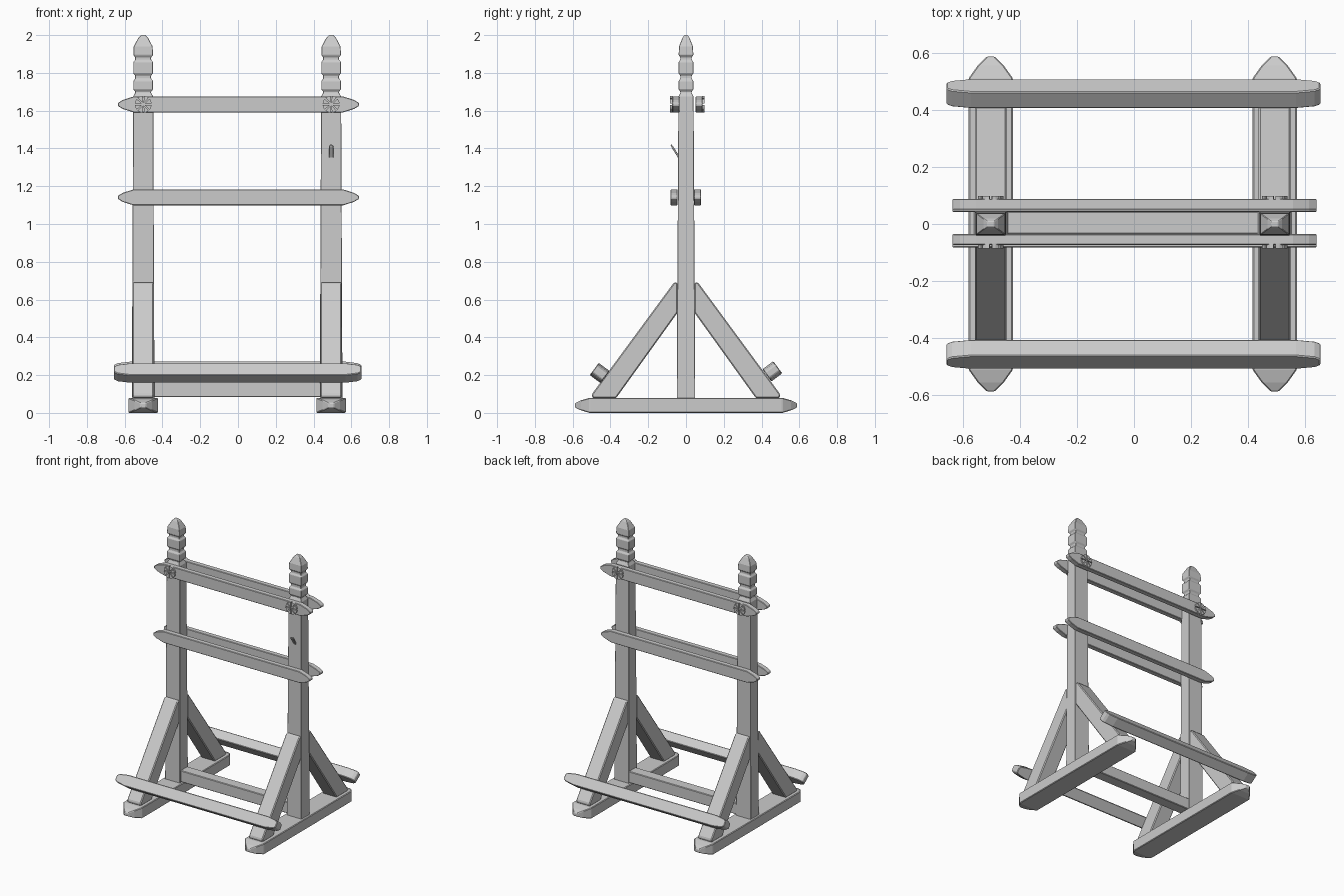
import bpy, bmesh
from math import pi, sin, cos, atan2
from mathutils import Matrix, Vector

if "Cube" in bpy.data.objects:
    bpy.data.objects.remove(bpy.data.objects["Cube"])


def finish(bm, name, bevel):
    bmesh.ops.recalc_face_normals(bm, faces=bm.faces)
    me = bpy.data.meshes.new(name)
    bm.to_mesh(me)
    bm.free()
    ob = bpy.data.objects.new(name, me)
    bpy.context.collection.objects.link(ob)
    if bevel:
        m = ob.modifiers.new("worn_edges", 'BEVEL')
        m.width = bevel
        m.segments = 1
        m.limit_method = 'ANGLE'
        m.angle_limit = 0.6
    return ob


def loft(name, rings, origin, u, v, w, bevel=0.004):
    """Rectangular beam: rings of (distance along w, half size u, half size v)."""
    o, u, v, w = map(Vector, (origin, u, v, w))
    bm = bmesh.new()
    loops = [[bm.verts.new(o + w * t + u * hu * a + v * hv * b)
              for a, b in ((-1, -1), (1, -1), (1, 1), (-1, 1))] for t, hu, hv in rings]
    for p, q in zip(loops, loops[1:]):
        for i in range(4):
            j = (i + 1) % 4
            bm.faces.new((p[i], p[j], q[j], q[i]))
    bm.faces.new(loops[0])
    bm.faces.new(loops[-1])
    return finish(bm, name, bevel)


def both_ends(half):
    """Mirror a half profile so that both beam ends are tapered."""
    return [(-t, a, b) for t, a, b in reversed(half)] + half


def extrude_x(name, pts, x, half, bevel=0.006):
    bm = bmesh.new()
    f = bm.faces.new([bm.verts.new((x - half, y, z)) for y, z in pts])
    r = bmesh.ops.extrude_face_region(bm, geom=[f])
    bmesh.ops.translate(bm, vec=(2 * half, 0, 0),
                        verts=[e for e in r['geom'] if isinstance(e, bmesh.types.BMVert)])
    return finish(bm, name, bevel)


def star_bolt(name, x, z, y0, y1):
    """Round bolt head cut into eight wedges."""
    bm = bmesh.new()
    for k in range(8):
        a = (k + 0.5) * pi / 4
        pts = [(0.007, 0)] + [(0.045, d) for d in (-0.31, 0, 0.31)]
        rows = [[bm.verts.new((x + r * cos(a + d), y, z + r * sin(a + d))) for r, d in pts]
                for y in (y0, y1)]
        bm.faces.new(rows[0])
        bm.faces.new(rows[1])
        for i in range(4):
            j = (i + 1) % 4
            bm.faces.new((rows[0][i], rows[0][j], rows[1][j], rows[1][i]))
    return finish(bm, name, 0)


X, Y, Z = (1, 0, 0), (0, 1, 0), (0, 0, 1)
sides = (("left", -0.502), ("right", 0.493))

# post profile with notched finial on top
post = [(0.07, .060, .049), (1.675, .053, .040), (1.695, .042, .030)]
for lo, hi in ((1.70, 1.77), (1.785, 1.87)):
    post += [(lo, .042, .030), (lo + .013, .052, .039), (hi - .013, .052, .039), (hi, .042, .030)]
post += [(1.882, .042, .030), (1.895, .052, .039), (1.94, .050, .037),
         (1.985, .026, .019), (2.0, .012, .009)]
foot = both_ends([(.51, .078, .04), (.555, .046, .027), (.587, .014, .012)])

for side, x in sides:
    loft(side + "_foot", foot, (x, 0, .04), X, Z, Y)
    loft(side + "_post", post, (x, 0, 0), X, Y, Z, 0.002)
    # diagonal braces, front and back
    for end, s in (("front", -1), ("back", 1)):
        pts = [(.045, .69), (.064, .69), (.498, .10), (.496, .078), (.37, .078), (.045, .53)]
        extrude_x(f"{side}_{end}_brace", [(s * y, z) for y, z in pts], x, .056)
    # star bolts over the upper rails
    star_bolt(side + "_front_bolt", x, 1.634, -.085, -.068)
    star_bolt(side + "_back_bolt", x, 1.634, .085, .098)

# paired horizontal rails with pointed ends
for name, y, z in (("upper_front_rail", -.054, 1.633), ("upper_back_rail", .069, 1.633),
                   ("middle_front_rail", -.063, 1.141), ("middle_back_rail", .061, 1.141)):
    rail = both_ends([(.555, .042, .019), (.612, .024, .019), (.638, .008, .019)])
    loft(name, rail, (0.002, y, z), Z, Y, X, 0.003)

# lower planks lying on the sloping braces
plank = both_ends([(.57, .040, .036), (.635, .030, .036), (.655, .018, .036)])
for name, s, z in (("lower_front_plank", -1, .211), ("lower_back_plank", 1, .22)):
    a = atan2(.59, .434)
    loft(name, plank, (-0.002, s * .457, z), (0, -s * cos(a), sin(a)),
         (0, s * sin(a), cos(a)), X)

# crossbar joining the posts at the bottom
loft("base_crossbar", [(-.46, .04, .042), (.45, .04, .042)], (0, .005, .125), Y, Z, X)

# small tilted peg on the right post
d = Vector((0, -.045, .072)).normalized()
peg = [(-.045, .007, .003), (-.035, .012, .005), (.03, .012, .005), (.042, .006, .003)]
loft("hanging_peg", peg, (.493, -.057, 1.384), X, d.cross(Vector(X)), d, 0.002)
